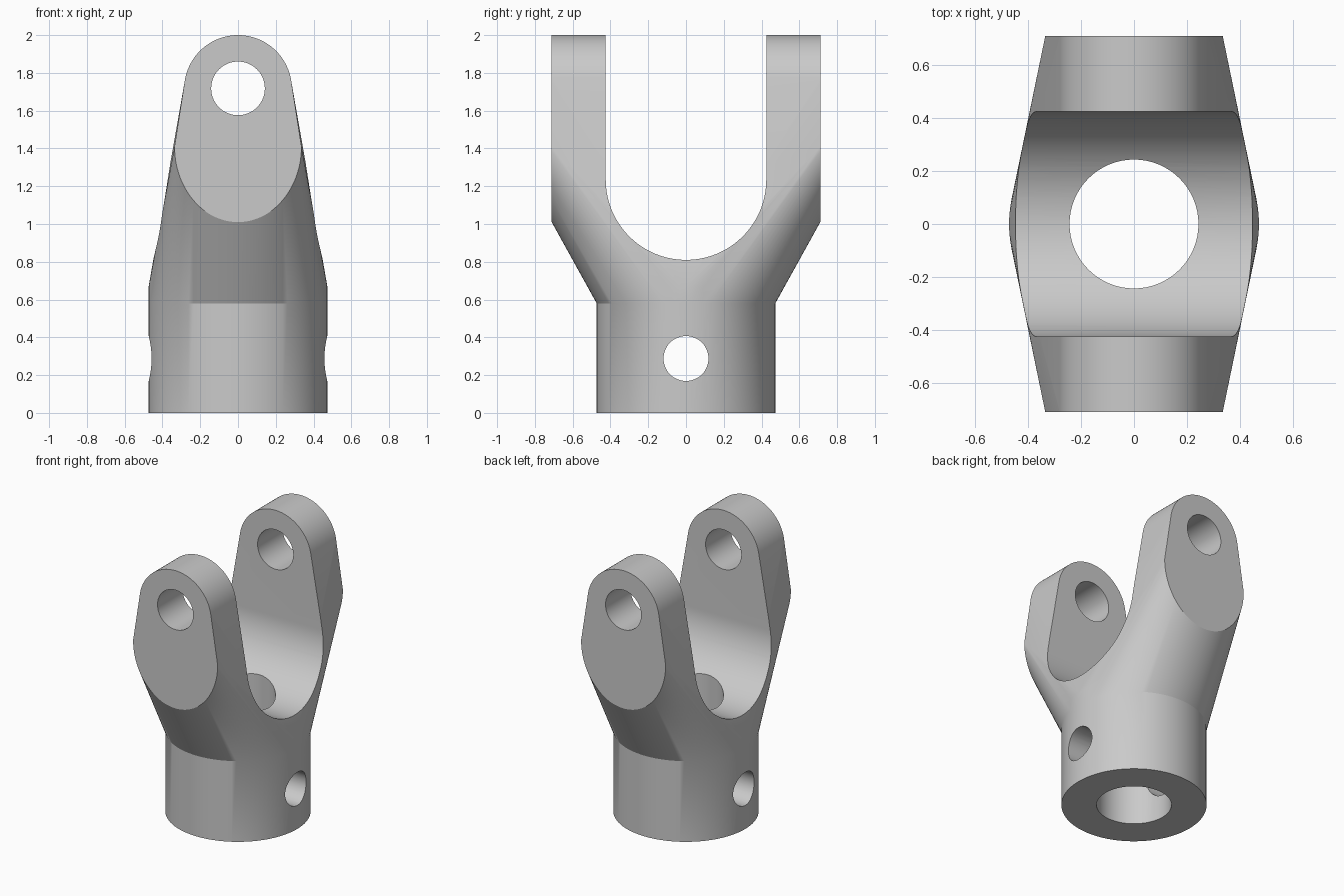
import bpy, bmesh
from math import sin, cos, pi, radians
from mathutils import Vector

cube = bpy.data.objects.get("Cube")
if cube:
    bpy.data.objects.remove(cube, do_unlink=True)

BASE_R, NECK_Z = 0.473, 0.58
EAR_Y, EAR_R, EAR_Z = 0.711, 0.285, 1.715
SLOT_R, SLOT_Z = 0.425, 1.235

steel = bpy.data.materials.new("plain grey metal")
grey = (0.59, 0.59, 0.59, 1)
steel.diffuse_color = grey
steel.use_nodes = True
steel.node_tree.nodes["Principled BSDF"].inputs["Base Color"].default_value = grey


def arc(rx, rz, cz, start, end, n):
    """Points on an elliptical arc, as (across, height)."""
    return [(rx * cos(a), cz + rz * sin(a))
            for a in (start + (end - start) * i / n for i in range(n + 1))]


def mesh_object(name, bm):
    bmesh.ops.recalc_face_normals(bm, faces=bm.faces[:])
    mesh = bpy.data.meshes.new(name)
    bm.to_mesh(mesh)
    bm.free()
    mesh.materials.append(steel)
    obj = bpy.data.objects.new(name, mesh)
    bpy.context.collection.objects.link(obj)
    return obj


def flared_socket(name, points):
    """Hull the flare, then extrude its flat underside down as the socket."""
    bm = bmesh.new()
    for p in points:
        bm.verts.new(p)
    res = bmesh.ops.convex_hull(bm, input=bm.verts[:])
    loose = {g for g in res["geom_interior"] + res["geom_unused"]
             if isinstance(g, bmesh.types.BMVert)}
    bmesh.ops.delete(bm, geom=list(loose), context='VERTS')
    bmesh.ops.dissolve_limit(bm, angle_limit=radians(0.1),
                             verts=bm.verts[:], edges=bm.edges[:])
    under = [f for f in bm.faces if all(v.co.z < NECK_Z + 1e-4 for v in f.verts)]
    res = bmesh.ops.extrude_face_region(bm, geom=under)
    for g in res["geom"]:
        if isinstance(g, bmesh.types.BMVert):
            g.co.z = 0
    bmesh.ops.delete(bm, geom=[f for f in under if f.is_valid], context='FACES')
    return mesh_object(name, bm)


def prism(name, outline, place):
    """Extrude an outline; place(u, v, side) gives each end's points."""
    bm = bmesh.new()
    ends = [[bm.verts.new(place(u, v, s)) for u, v in outline] for s in (-1, 1)]
    for end in ends:
        bm.faces.new(end)
    n = len(outline)
    for i in range(n):
        j = (i + 1) % n
        bm.faces.new((ends[0][i], ends[0][j], ends[1][j], ends[1][i]))
    return mesh_object(name, bm)


# Round socket flaring into two flat-faced ears
points = []
for x, y in arc(BASE_R, BASE_R, 0, 0, 2 * pi, 96)[:-1]:
    points.append((x, y, NECK_Z))
    if abs(x) > 0.5 * BASE_R:
        points.append((x, y, NECK_Z + 0.09 * (x / BASE_R) ** 4))
ear = arc(EAR_R, EAR_R, EAR_Z, 0, pi, 48) + arc(0.336, 0.4, 1.41, pi, 2 * pi, 48)
for side in (-1, 1):
    points += [(x, side * EAR_Y, z) for x, z in ear]
yoke = flared_socket("yoke_body", points)

# Slot between the ears, socket bore, ear pin holes and socket cross hole
slot = arc(SLOT_R, SLOT_R, SLOT_Z, pi, 2 * pi, 64) + [(SLOT_R, 2.3), (-SLOT_R, 2.3)]
cutters = [
    prism("slot_cutter", slot, lambda u, v, s: Vector((s, u, v))),
    prism("bore_cutter", arc(0.244, 0.244, 0, 0, 2 * pi, 64)[:-1],
          lambda u, v, s: Vector((u, v, 0.5 + 1.1 * s))),
    prism("ear_hole_cutter", arc(0.142, 0.142, 1.718, 0, 2 * pi, 64)[:-1],
          lambda u, v, s: Vector((u, s, v))),
    prism("cross_hole_cutter", arc(0.119, 0.119, 0.288, 0, 2 * pi, 48)[:-1],
          lambda u, v, s: Vector((s, u, v))),
]
bpy.context.view_layer.objects.active = yoke
for cutter in cutters:
    cutter.hide_render = True
    mod = yoke.modifiers.new(cutter.name, 'BOOLEAN')
    mod.operation, mod.solver, mod.object = 'DIFFERENCE', 'EXACT', cutter
    bpy.ops.object.modifier_apply(modifier=mod.name)
    bpy.data.objects.remove(cutter, do_unlink=True)

# Smooth curved walls, crisp machined edges
bpy.ops.object.select_all(action='DESELECT')
yoke.select_set(True)
bpy.ops.object.shade_smooth_by_angle(angle=radians(25))
